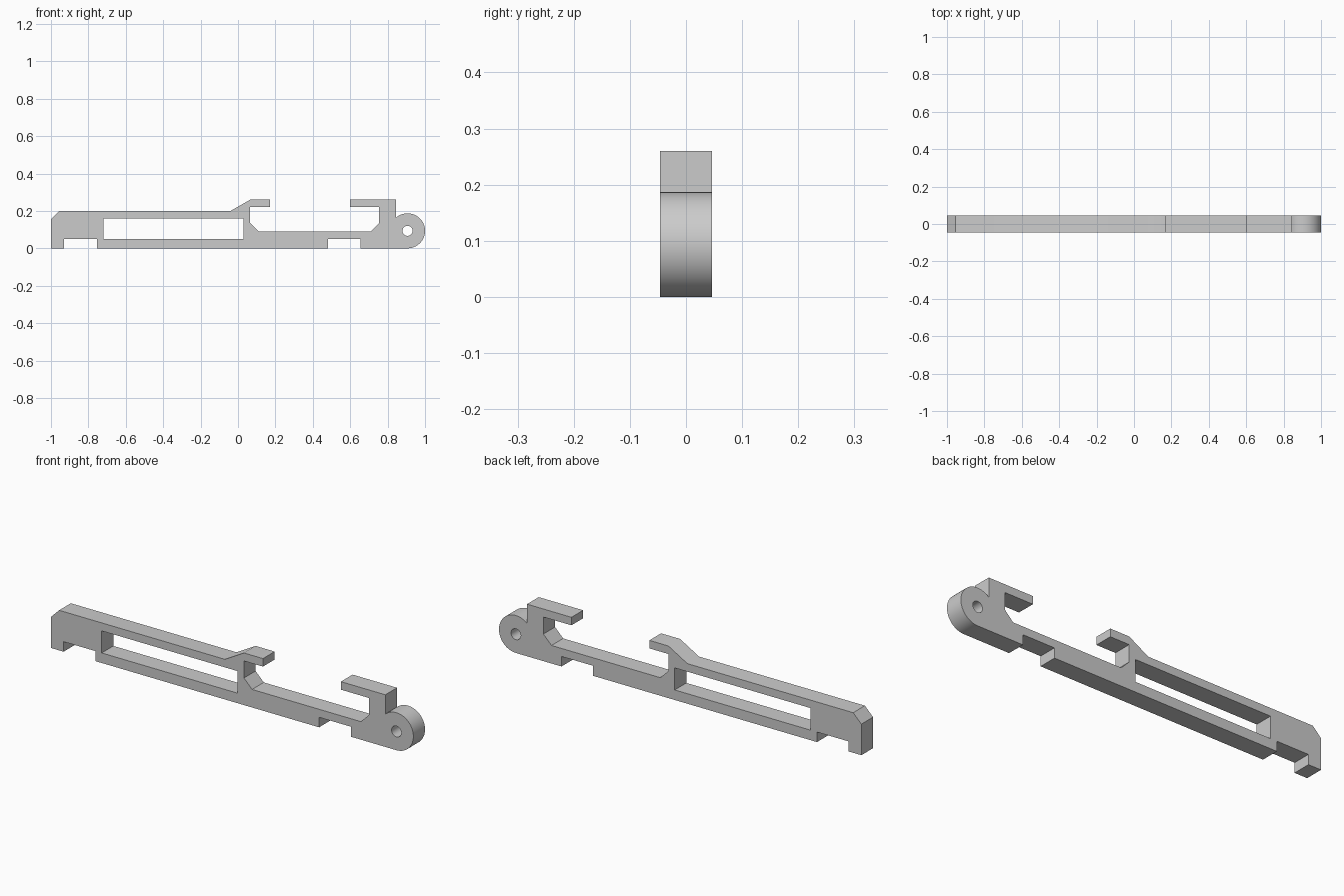
import bpy, bmesh
from math import sin, cos, pi, radians, asin

cube = bpy.data.objects.get("Cube")
if cube:
    bpy.data.objects.remove(cube, do_unlink=True)

HALF_WIDTH = 0.046
EYE = (0.9065, 0.0935)      # centre of the rounded pivot end
EYE_R = 0.0935
HOLE_R = 0.027
POST_X = 0.845              # outer face of the right hook post


def arc(centre, radius, start, end, steps):
    return [(centre[0] + radius * cos(start + (end - start) * i / steps),
             centre[1] + radius * sin(start + (end - start) * i / steps))
            for i in range(steps + 1)]


# Underside with its two notches, from the left end to the pivot
underside = [(-1, 0), (-0.93, 0), (-0.93, 0.05), (-0.755, 0.05), (-0.755, 0),
             (0.48, 0), (0.48, 0.05), (0.655, 0.05), (0.655, 0)]

# Rounded pivot end, up to where it meets the post
meet = pi / 2 + asin((EYE[0] - POST_X) / EYE_R)
pivot = arc(EYE, EYE_R, -pi / 2, meet, 40)

# Right hook, chamfered cradle, left hook, sloped neck and top bar
upper = [(POST_X, 0.26), (0.6, 0.26), (0.6, 0.22), (0.755, 0.22),
         (0.755, 0.135), (0.71, 0.09), (0.11, 0.09), (0.065, 0.135),
         (0.065, 0.22), (0.17, 0.22), (0.17, 0.26), (0.065, 0.26),
         (-0.04, 0.2), (-0.955, 0.2), (-1, 0.155)]

# Openings: long window and pivot hole
window = [(-0.72, 0.05), (0.03, 0.05), (0.03, 0.16), (-0.72, 0.16)]
hole = arc(EYE, HOLE_R, 0, 2 * pi, 32)[:-1]

# Fill the profile between its loops, then extrude it through the width
bm = bmesh.new()
for loop in (underside + pivot + upper, window, hole):
    verts = [bm.verts.new((x, -HALF_WIDTH, z)) for x, z in loop]
    for a, b in zip(verts, verts[1:] + verts[:1]):
        bm.edges.new((a, b))
bmesh.ops.triangle_fill(bm, edges=bm.edges[:], use_beauty=True,
                        use_dissolve=False, normal=(0, -1, 0))
result = bmesh.ops.extrude_face_region(bm, geom=bm.faces[:],
                                       use_keep_orig=True)
moved = [g for g in result["geom"] if isinstance(g, bmesh.types.BMVert)]
bmesh.ops.translate(bm, verts=moved, vec=(0, 2 * HALF_WIDTH, 0))
bmesh.ops.recalc_face_normals(bm, faces=bm.faces[:])
mesh = bpy.data.meshes.new("latch_arm")
bm.to_mesh(mesh)
bm.free()

arm = bpy.data.objects.new("latch_arm", mesh)
bpy.context.collection.objects.link(arm)

# Plain grey finish
grey = bpy.data.materials.new("light_grey")
grey.use_nodes = True
colour = (0.6, 0.6, 0.6, 1)
grey.diffuse_color = colour
grey.node_tree.nodes["Principled BSDF"].inputs["Base Color"].default_value = colour
mesh.materials.append(grey)

# Smooth the round end and hole, keep other edges crisp
bpy.ops.object.select_all(action="DESELECT")
arm.select_set(True)
bpy.context.view_layer.objects.active = arm
bpy.ops.object.shade_smooth_by_angle(angle=radians(30))
